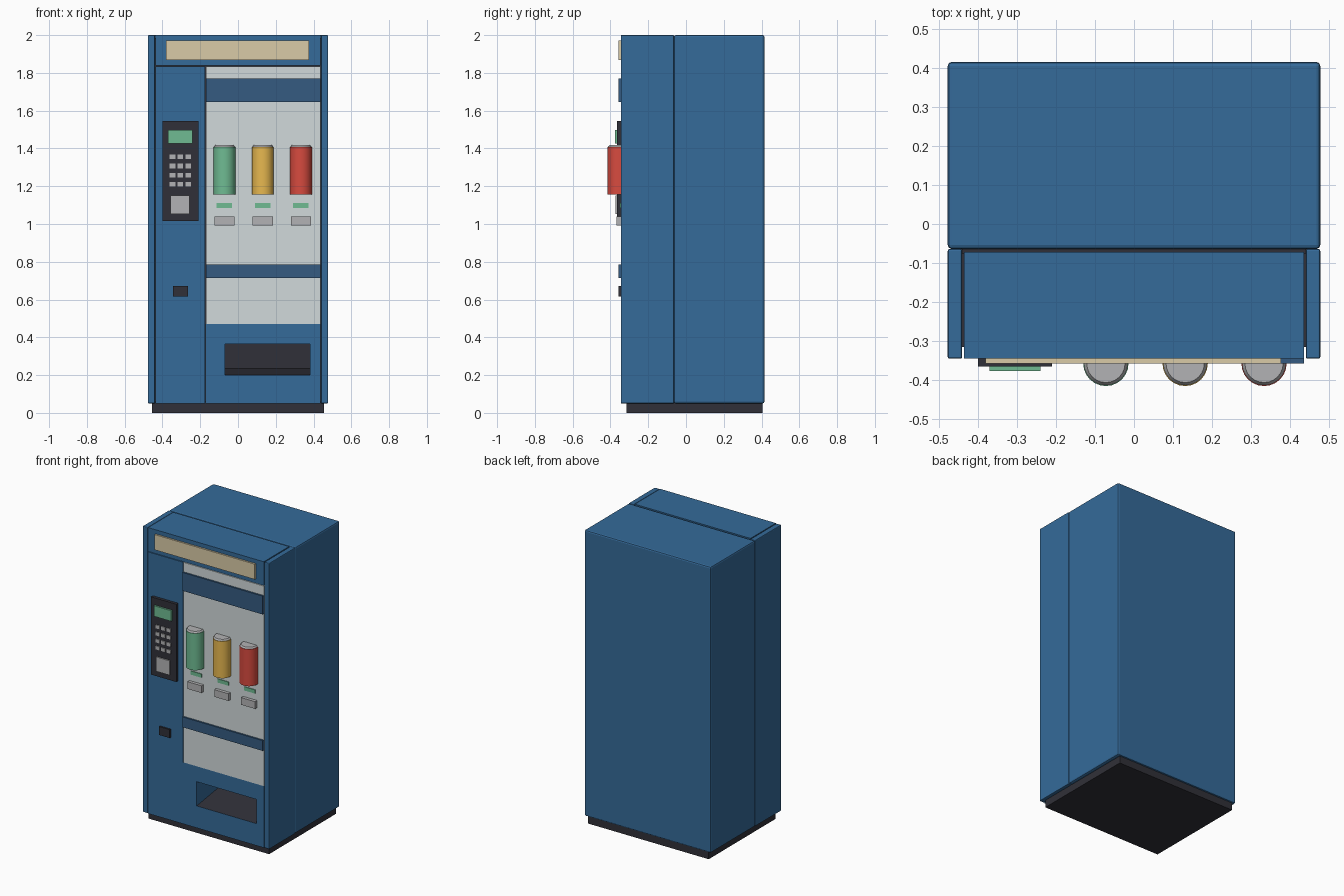
import bpy, bmesh, math

if "Cube" in bpy.data.objects:
    bpy.data.objects.remove(bpy.data.objects["Cube"])


def material(name, rgb):
    m = bpy.data.materials.new(name)
    m.diffuse_color = (*rgb, 1)
    m.use_nodes = True
    m.node_tree.nodes["Principled BSDF"].inputs["Base Color"].default_value = m.diffuse_color
    return m


BLUE = material("blue_paint", (0.035, 0.145, 0.32))
NAVY = material("navy_band", (0.035, 0.105, 0.22))
DARK = material("dark_plastic", (0.03, 0.03, 0.04))
PALE = material("pale_panel", (0.64, 0.70, 0.71))
CREAM = material("cream_sign", (0.70, 0.60, 0.39))
GREEN = material("green", (0.16, 0.50, 0.29))
YELLOW = material("yellow", (0.80, 0.48, 0.08))
RED = material("red", (0.68, 0.07, 0.05))
GREY = material("light_grey", (0.45, 0.45, 0.46))
FRONT = -0.345


def add(name, bm, mat):
    bmesh.ops.recalc_face_normals(bm, faces=bm.faces)
    me = bpy.data.meshes.new(name)
    bm.to_mesh(me)
    bm.free()
    ob = bpy.data.objects.new(name, me)
    bpy.context.collection.objects.link(ob)
    if mat:
        me.materials.append(mat)
    return ob


def box(name, x, y, z, mat, bevel=0):
    bm = bmesh.new()
    bmesh.ops.create_cube(bm, size=1)
    for v in bm.verts:
        v.co = [(r[0] + r[1]) / 2 + c * (r[1] - r[0]) for c, r in zip(v.co, (x, y, z))]
    ob = add(name, bm, mat)
    if bevel:
        m = ob.modifiers.new("bevel", 'BEVEL')
        m.width, m.segments = bevel, 2
    return ob


def plate(name, x, z, depth, mat, base=FRONT):
    """Thin plate fixed on the front face."""
    return box(name, x, (base - depth, base + 0.003), z, mat)


def activate(ob):
    bpy.ops.object.select_all(action='DESELECT')
    ob.select_set(True)
    bpy.context.view_layer.objects.active = ob


# Cabinet shell and plinth
box("plinth", (-0.455, 0.455), (-0.315, 0.405), (0, 0.06), DARK)
box("cabinet_body", (-0.477, 0.477), (-0.064, 0.415), (0.05, 2), BLUE, 0.01)
for side, s in (("left", -1), ("right", 1)):
    box(side + "_door_side", sorted((s * 0.440, s * 0.477)), (FRONT, -0.064), (0.05, 2), BLUE, 0.005)
box("door_core", (-0.441, 0.441), (-0.075, -0.06), (0.055, 1.985), DARK)

# Door sections
door_y = (FRONT, -0.072)
box("door_header", (-0.436, 0.436), door_y, (1.838, 2), BLUE)
box("control_column", (-0.436, -0.174), door_y, (0.05, 1.834), BLUE)
box("display_panel", (-0.17, 0.436), door_y, (0.47, 1.834), PALE)
lower = box("lower_panel", (-0.172, 0.436), door_y, (0.05, 0.47), BLUE)

# Delivery opening and its sloping chute
cutter = box("opening_cutter", (-0.07, 0.38), (-0.4, -0.10), (0.20, 0.365), None)
cutter.hide_render = True
cut = lower.modifiers.new("opening", 'BOOLEAN')
cut.operation, cut.object, cut.solver = 'DIFFERENCE', cutter, 'EXACT'
activate(lower)
bpy.ops.object.modifier_apply(modifier="opening")
bpy.data.objects.remove(cutter)
bm = bmesh.new()
profile = [(-0.344, 0.2), (-0.1, 0.2), (-0.1, 0.365), (-0.115, 0.365), (-0.115, 0.235)]
face = bm.faces.new([bm.verts.new((-0.07, y, z)) for y, z in profile])
ext = bmesh.ops.extrude_face_region(bm, geom=[face])
bmesh.ops.translate(bm, vec=(0.45, 0, 0), verts=[g for g in ext["geom"] if isinstance(g, bmesh.types.BMVert)])
add("delivery_chute", bm, DARK)

# Header sign and trim bands
plate("header_sign", (-0.38, 0.376), (1.868, 1.972), 0.012, CREAM)
plate("upper_band", (-0.17, 0.436), (1.645, 1.77), 0.012, NAVY)
plate("lower_band", (-0.17, 0.436), (0.715, 0.785), 0.012, NAVY)

# Payment console
plate("console", (-0.4, -0.21), (1.015, 1.545), 0.02, DARK)
console = FRONT - 0.02
plate("screen", (-0.37, -0.24), (1.425, 1.497), 0.012, GREEN, console)
for r in range(4):
    for c in range(3):
        x, z = -0.347 + c * 0.042, 1.355 - r * 0.048
        plate(f"key_{r}_{c}", (x - 0.015, x + 0.015), (z - 0.012, z + 0.012), 0.006, GREY, console)
plate("card_plate", (-0.357, -0.257), (1.052, 1.15), 0.008, GREY, console)
plate("coin_return", (-0.345, -0.265), (0.615, 0.672), 0.012, DARK)


# Half-round display cans with tapered metal lids
def half_can(name, x, rings, mat):
    bm = bmesh.new()
    n, loops = 12, []
    for radius, z in rings:
        loops.append([bm.verts.new((x - radius * math.cos(math.pi * i / n),
                                    FRONT - 0.012 - radius * math.sin(math.pi * i / n), z))
                      for i in range(n + 1)])
        r = loops[-1]
        r.insert(0, bm.verts.new((x - radius, FRONT + 0.003, z)))
        r.append(bm.verts.new((x + radius, FRONT + 0.003, z)))
    a, b = loops
    for i in range(len(a)):
        j = (i + 1) % len(a)
        bm.faces.new((a[i], a[j], b[j], b[i]))
    bm.faces.new(a)
    bm.faces.new(b)
    activate(add(name, bm, mat))
    bpy.ops.object.shade_smooth_by_angle(angle=math.radians(35))


for label, x, mat in (("green", -0.072, GREEN), ("yellow", 0.131, YELLOW), ("red", 0.333, RED)):
    half_can(label + "_can", x, [(0.058, 1.155), (0.058, 1.407)], mat)
    half_can(label + "_can_lid", x, [(0.056, 1.407), (0.049, 1.417)], GREY)
    plate(label + "_price_strip", (x - 0.041, x + 0.041), (1.086, 1.111), 0.005, GREEN)
    plate(label + "_button", (x - 0.053, x + 0.053), (0.992, 1.041), 0.022, GREY)
